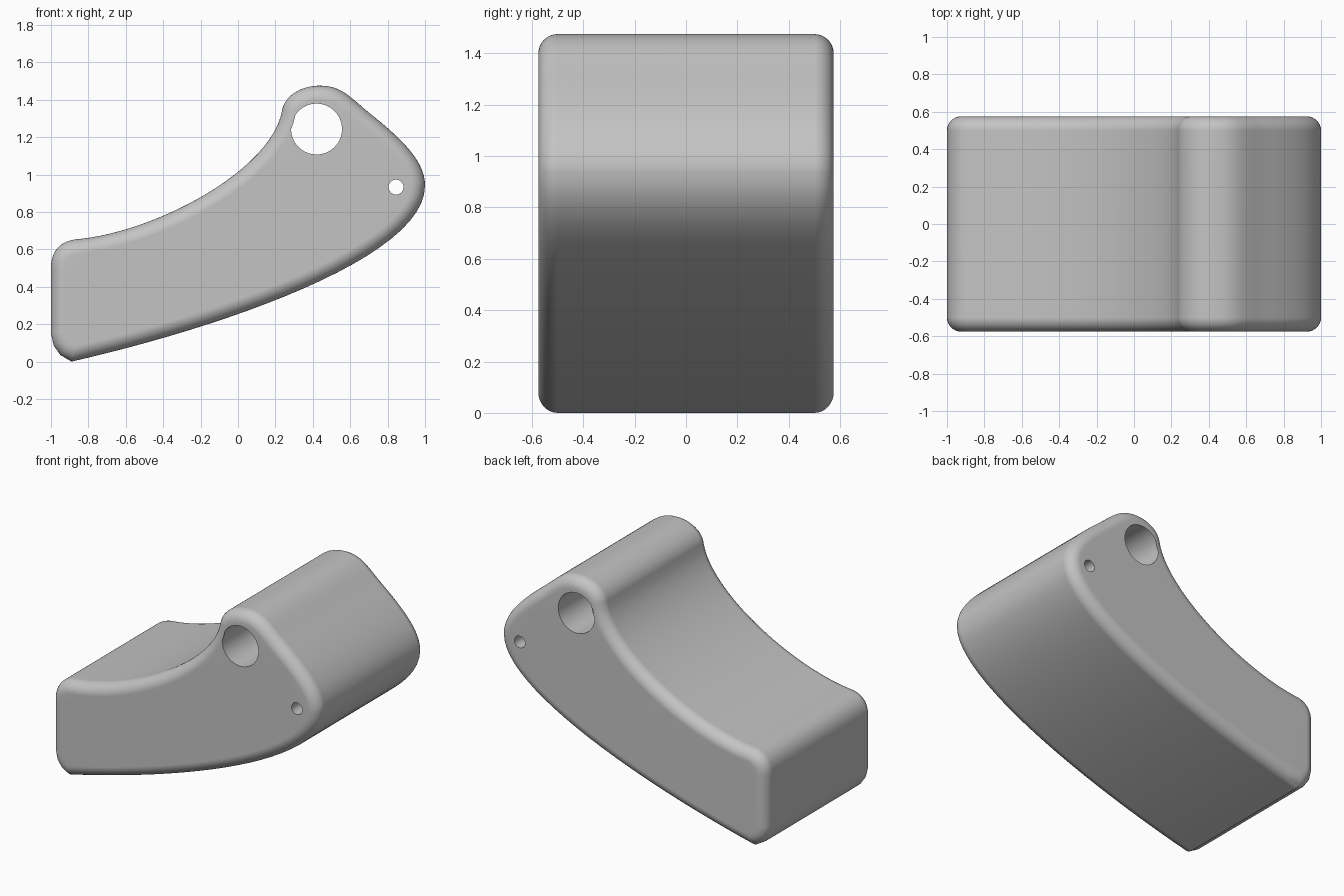
import bpy, bmesh, math
from mathutils import Vector
from mathutils.geometry import interpolate_bezier

HALF_DEPTH = 0.575
ROUND = 0.075
ROUND_STEPS = 8

cube = bpy.data.objects.get("Cube")
if cube:
    bpy.data.objects.remove(cube, do_unlink=True)

# Side outline, clockwise in x and z: knot, two handles, next knot
curves = [
    ((-1, 0.5), (-1, 0.6), (-0.94, 0.65), (-0.85, 0.655)),           # rear upper corner
    ((-0.85, 0.655), (-0.42, 0.70), (0.18, 1.03), (0.235, 1.34)),    # hollow top
    ((0.235, 1.34), (0.25, 1.43), (0.35, 1.475), (0.435, 1.475)),    # head
    ((0.435, 1.475), (0.56, 1.475), (0.60, 1.41), (0.72, 1.315)),
    ((0.72, 1.315), (0.90, 1.17), (1, 1.06), (1, 0.94)),             # nose
    ((1, 0.94), (1, 0.55), (-0.1, 0.18), (-0.89, 0)),                # swept underside
]
outline = []
for a, ha, hb, b in curves:
    pts = interpolate_bezier(Vector(a), Vector(ha), Vector(hb), Vector(b), 25)
    outline += [Vector((p[0], p[1])) for p in pts[:-1]]
# Rear lower corner
outline += [Vector(p) for p in ((-0.89, 0), (-0.95, 0.035), (-0.985, 0.085), (-1, 0.15))]


def inset(points, dist):
    """Move a clockwise outline inwards by dist, with mitred corners."""
    result = []
    for i, p in enumerate(points):
        d1 = (p - points[i - 1]).normalized()
        d2 = (points[(i + 1) % len(points)] - p).normalized()
        n1, n2 = Vector((d1.y, -d1.x)), Vector((d2.y, -d2.x))
        result.append(p + (n1 + n2) * dist / (1 + n1.dot(n2)))
    return result


def circle(cx, cz, radius, count):
    angles = [math.tau * i / count for i in range(count)]
    return [Vector((cx + radius * math.cos(a), cz + radius * math.sin(a))) for a in angles]


def ring(bm, points, y):
    return [bm.verts.new((p.x, y, p.y)) for p in points]


def bridge(bm, r1, r2):
    for i in range(len(r1)):
        j = (i + 1) % len(r1)
        bm.faces.new((r1[i], r1[j], r2[j], r2[i]))


def loop_edges(bm, r):
    return [bm.edges.get((r[i - 1], r[i])) for i in range(len(r))]


bm = bmesh.new()

# Body wall with rounded rims on both sides
rings = []
for side in (-1, 1):
    steps = range(ROUND_STEPS + 1)
    for k in (reversed(steps) if side < 0 else steps):
        a = math.pi / 2 * k / ROUND_STEPS
        y = side * (HALF_DEPTH - ROUND + ROUND * math.sin(a))
        rings.append(ring(bm, inset(outline, ROUND * (1 - math.cos(a))), y))
for r1, r2 in zip(rings, rings[1:]):
    bridge(bm, r1, r2)
borders = [[rings[0]], [rings[-1]]]

# Large and small through holes
for hole in (circle(0.42, 1.243, 0.136, 64), circle(0.845, 0.933, 0.04, 32)):
    ends = [ring(bm, hole, y) for y in (-HALF_DEPTH, HALF_DEPTH)]
    bridge(bm, *ends)
    for border, end in zip(borders, ends):
        border.append(end)

# Flat sides around the holes
for border in borders:
    edges = [e for r in border for e in loop_edges(bm, r)]
    bmesh.ops.triangle_fill(bm, edges=edges, use_beauty=True, use_dissolve=False)

bmesh.ops.recalc_face_normals(bm, faces=bm.faces[:])
for f in bm.faces:
    f.smooth = True
mesh = bpy.data.meshes.new("curved_body")
bm.to_mesh(mesh)
bm.free()
mesh.set_sharp_from_angle(angle=math.radians(35))
body = bpy.data.objects.new("curved_body", mesh)
bpy.context.collection.objects.link(body)
weighted = body.modifiers.new("clean_shading", 'WEIGHTED_NORMAL')
weighted.keep_sharp = True

# Single grey
grey = bpy.data.materials.new("plain_grey")
grey.use_nodes = True
colour = (0.55, 0.55, 0.55, 1)
grey.diffuse_color = colour
grey.node_tree.nodes["Principled BSDF"].inputs["Base Color"].default_value = colour
mesh.materials.append(grey)
